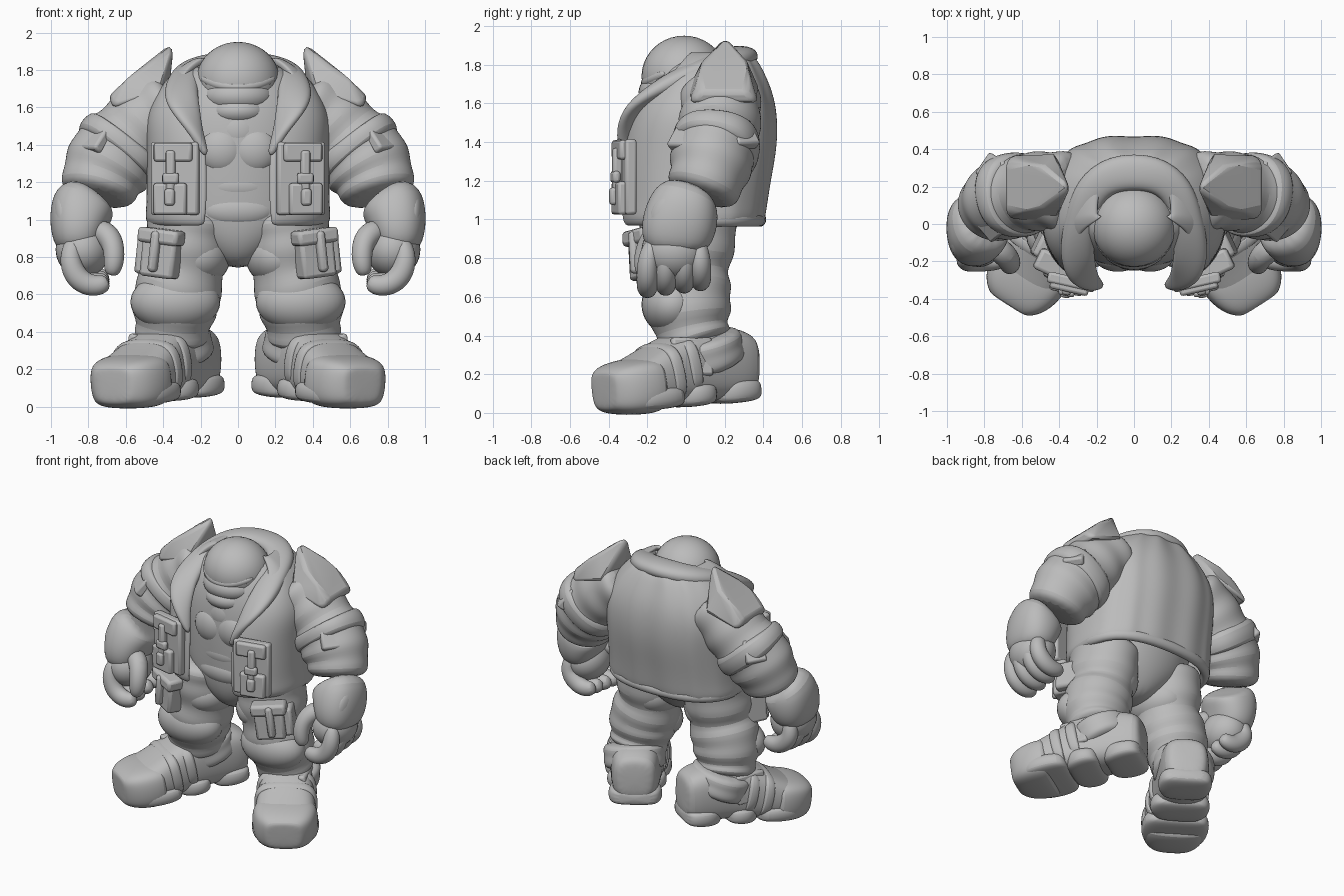
import bpy, bmesh, math
from mathutils import Vector, Matrix

cube = bpy.data.objects.get("Cube")
if cube:
    bpy.data.objects.remove(cube)

clay = bpy.data.materials.new("plain_grey")
clay.use_nodes = True
GREY = (0.5, 0.5, 0.5, 1)
clay.diffuse_color = GREY
clay.node_tree.nodes["Principled BSDF"].inputs["Base Color"].default_value = GREY


def finish(bm, name, mirror=True, smooth=0, bevel=0, thick=0, matrix=None):
    """Turn a bmesh into a shaded object with its modifiers."""
    if matrix:
        bm.transform(matrix)
    bmesh.ops.recalc_face_normals(bm, faces=bm.faces)
    mesh = bpy.data.meshes.new(name)
    bm.to_mesh(mesh)
    bm.free()
    ob = bpy.data.objects.new(name, mesh)
    bpy.context.collection.objects.link(ob)
    mesh.materials.append(clay)
    if thick:
        ob.modifiers.new("Thickness", 'SOLIDIFY').thickness = thick
    if bevel:
        b = ob.modifiers.new("Bevel", 'BEVEL')
        b.width, b.segments = bevel, 2
    if smooth:
        ob.modifiers.new("Subdivision", 'SUBSURF').levels = smooth
        ob.modifiers["Subdivision"].render_levels = smooth
    if mirror:
        ob.modifiers.new("Mirror", 'MIRROR').use_mirror_merge = False
    bpy.ops.object.select_all(action='DESELECT')
    ob.select_set(True)
    bpy.context.view_layer.objects.active = ob
    bpy.ops.object.shade_smooth_by_angle(angle=math.radians(42))
    return ob


def power(v, n):
    return math.copysign(abs(v) ** (2 / n), v)


def puff(rows, amount):
    """Insert a swollen ring between rings, leaving cloth creases."""
    out = [rows[0]]
    for a, b in zip(rows, rows[1:]):
        mid = [(p + q) / 2 for p, q in zip(a, b)]
        out += [(*mid[:3], mid[3] + amount, mid[4] + amount), b]
    return out


def tube(name, rows, n=2, ref=(0, 1, 0), sides=16, **kw):
    """Loft elliptical rings (x, y, z, radius, radius) along a path."""
    bm, rings = bmesh.new(), []
    for i, row in enumerate(rows):
        t = Vector(rows[min(i + 1, len(rows) - 1)][:3]) - Vector(rows[max(i - 1, 0)][:3])
        u = Vector(ref).cross(t).normalized()
        v = t.cross(u).normalized()
        ring = []
        for k in range(sides):
            a = math.tau * k / sides
            ring.append(bm.verts.new(Vector(row[:3]) + u * row[3] * power(math.cos(a), n)
                                     + v * row[4] * power(math.sin(a), n)))
        rings.append(ring)
    for r, s in zip(rings, rings[1:]):
        for k in range(sides):
            j = (k + 1) % sides
            bm.faces.new((r[k], r[j], s[j], s[k]))
    bm.faces.new(rings[0])
    bm.faces.new(rings[-1])
    return finish(bm, name, smooth=kw.pop("smooth", 2), **kw)


def ball(name, at, size, turn=0, mirror=True):
    bm = bmesh.new()
    bmesh.ops.create_uvsphere(bm, u_segments=32, v_segments=20, radius=1)
    m = Matrix.Translation(at) @ Matrix.Rotation(turn, 4, 'Y') @ Matrix.Diagonal((*size, 1))
    return finish(bm, name, mirror, matrix=m)


def box(name, at, size, turn=(0, 0, 0), bevel=0.015):
    bm = bmesh.new()
    bmesh.ops.create_cube(bm, size=1)
    rot = Matrix.Identity(4)
    for angle, axis in zip(turn, "XYZ"):
        rot = Matrix.Rotation(angle, 4, axis) @ rot
    return finish(bm, name, bevel=bevel,
                  matrix=Matrix.Translation(at) @ rot @ Matrix.Diagonal((*size, 1)))


# Bare torso, with chest and belly muscles
tube("torso", [(0, 0, .74, .08, .1), (0, 0, .84, .2, .2), (0, .02, .97, .38, .25), (0, .04, 1.15, .4, .28),
               (0, .05, 1.35, .42, .3), (0, .07, 1.55, .42, .31), (0, .1, 1.72, .35, .27), (0, .12, 1.84, .25, .2)],
     mirror=False)
ball("chest_muscle", (.085, -.17, 1.37), (.13, .085, .13))
for z in (1.05, 1.18):
    ball("belly_roll", (0, -.15, z), (.2, .085, .1), mirror=False)

# Domed head with brow, mask and jaw
ball("head", (0, -.01, 1.74), (.225, .22, .21), mirror=False)
tube("brow_edge", [(-.2, -.1, 1.76, .02, .02), (-.12, -.19, 1.72, .02, .025), (0, -.225, 1.7, .02, .025),
                   (.12, -.19, 1.72, .02, .025), (.2, -.1, 1.76, .02, .02)], ref=(0, 0, 1), mirror=False)
ball("face_mask", (0, -.08, 1.66), (.195, .165, .11), mirror=False)
ball("jaw", (0, -.1, 1.58), (.165, .15, .09), mirror=False)
ball("throat", (0, -.1, 1.47), (.17, .14, .16), mirror=False)

# Open jacket: half width, front, back and opening at each height
JACKET = [(.96, .47, -.33, .38, .18), (1.0, .5, -.35, .41, .18), (1.07, .49, -.35, .42, .17), (1.2, .49, -.35, .44, .17),
          (1.38, .49, -.34, .475, .17), (1.54, .5, -.3, .475, .21), (1.66, .45, -.24, .45, .27),
          (1.76, .38, -.13, .405, .31), (1.84, .28, -.05, .36, .24), (1.875, .2, .02, .29, .17)]
bm, grid, COLS = bmesh.new(), [], 36
for z, hw, yf, yb, gap in JACKET:
    n, row = 2.5, []
    start = math.acos((gap / hw) ** (n / 2))
    for k in range(COLS + 1):
        a = -start + (math.pi + 2 * start) * k / COLS
        s = power(math.sin(a), n)
        fold = .011 * math.cos(a * 14) * max(s, 0)
        row.append(bm.verts.new((hw * power(math.cos(a), n), .06 + s * (yb - .06 + fold if s > 0 else .06 - yf), z)))
    grid.append(row)
for r, s in zip(grid, grid[1:]):
    for k in range(COLS):
        bm.faces.new((r[k], r[k + 1], s[k + 1], s[k]))
finish(bm, "jacket", mirror=False, thick=.035, smooth=2)

# Hem roll around the waist
hem = []
for k in range(13):
    a = math.pi * k / 12
    hem.append((.465 * power(math.cos(a), 2.5), .06 + .325 * power(math.sin(a), 2.5), 1.0, .035, .04))
tube("jacket_hem", hem, ref=(0, 0, 1), sides=10, smooth=1, mirror=False)

# Collar: lapels joined by a thick roll behind the neck
lapel = [(.17, -.33, 1.34, .015, .02), (.22, -.32, 1.46, .05, .03), (.28, -.27, 1.58, .09, .035),
         (.31, -.16, 1.67, .095, .045), (.29, .02, 1.755, .085, .06), (.23, .19, 1.81, .095, .06),
         (.12, .265, 1.84, .1, .055), (0, .28, 1.845, .1, .055)]
tube("collar", lapel + [(-r[0], *r[1:]) for r in lapel[-2::-1]], ref=(0, 0, 1), n=2.3, mirror=False)

# Sleeves with cloth folds, band and patches
tube("sleeve", puff([(.32, .17, 1.65, .17, .2), (.45, .18, 1.56, .2, .2), (.57, .17, 1.44, .21, .2),
                     (.67, .14, 1.33, .235, .21), (.73, .11, 1.22, .21, .19), (.76, .07, 1.11, .17, .16)], .03))
tube("sleeve_band", [(.585, .165, 1.44, .2, .19), (.595, .165, 1.425, .25, .235), (.665, .145, 1.345, .26, .235),
                     (.675, .14, 1.33, .2, .19)], n=2.3)
box("front_sleeve_patch", (.755, -.005, 1.43), (.06, .14, .16), (0, -.69, -.7))
box("rear_sleeve_patch", (.755, .29, 1.44), (.06, .14, .16), (0, -.69, .6))

# Pointed shoulder guards
bm = bmesh.new()
for x, y, z in [(.34, .19, 1.935), (.375, .22, 1.93), (.42, .01, 1.67), (.42, .38, 1.67), (.36, .2, 1.74),
                (.48, .09, 1.83), (.48, .31, 1.83), (.6, .06, 1.75), (.6, .33, 1.75),
                (.69, .08, 1.66), (.69, .31, 1.66), (.67, .02, 1.6), (.67, .37, 1.6)]:
    bm.verts.new((x, y, z))
bmesh.ops.convex_hull(bm, input=bm.verts)
bmesh.ops.dissolve_limit(bm, angle_limit=.15, verts=bm.verts, edges=bm.edges)
finish(bm, "shoulder_guard", bevel=.02)

# Gloves: bracer, palm, curled fingers and thumb
tube("bracer", [(.79, .02, 1.13, .12, .13), (.82, 0, 1.1, .18, .18), (.85, -.03, 1.0, .165, .2),
                (.86, -.05, .9, .14, .19), (.86, -.05, .82, .1, .14)], n=2.3)
ball("bracer_plate", (.93, -.04, .99), (.06, .15, .16), .1)
ball("palm", (.83, -.06, .84), (.145, .17, .15))
for i, y in enumerate((-.2, -.105, -.01, .075)):
    d = .012 * i
    tube("finger", [(.87, y * .8, .9, .05, .045), (.905, y, .8, .06, .055), (.875, y, .7 + d, .07, .06),
                    (.81, y, .65 + d, .066, .058), (.74, y, .645 + d, .06, .052), (.69, y, .67 + d, .04, .035)], sides=10)
tube("thumb", [(.77, -.1, .96, .07, .07), (.68, -.17, .91, .07, .07), (.66, -.21, .83, .062, .062),
               (.665, -.22, .75, .055, .055), (.68, -.21, .7, .035, .035)], sides=10)

# Baggy trousers
tube("trouser_leg", puff([(.25, .01, 1.06, .2, .22), (.27, .01, .92, .215, .245), (.285, 0, .73, .2, .205),
                          (.335, .01, .57, .225, .215), (.35, .03, .43, .19, .18), (.36, .06, .34, .17, .16)], .035))
ball("knee_bulge", (.335, -.07, .56), (.24, .16, .16))
ball("inner_thigh", (.22, 0, .8), (.18, .22, .16))

# Boots, built pointing forward then turned outward
boot = Matrix.Translation((.285, .175, .035)) @ Matrix.Rotation(.57, 4, 'Z') @ Matrix.Rotation(.07, 4, 'X')
tube("boot_upper", [(0, .2, .2, .1, .11), (0, .17, .2, .15, .17), (0, .03, .22, .17, .2), (0, -.15, .23, .18, .2),
                    (0, -.3, .2, .19, .18), (0, -.44, .17, .21, .14), (0, -.58, .14, .2, .12),
                    (0, -.66, .12, .14, .08)], n=3, ref=(0, 0, 1), matrix=boot)
for y, reach, width in ((.06, .27, .35), (-.21, .24, .39), (-.47, .34, .44)):
    tube("sole_block", [(0, y + reach / 2, .075, width * .36, .045), (0, y + reach / 2 - .05, .075, width / 2, .06),
                        (0, y, .075, width / 2 + .01, .065), (0, y - reach / 2 + .06, .075, width / 2 - .01, .065),
                        (0, y - reach / 2, .075, width * .32, .05)], n=4, ref=(0, 0, 1), matrix=boot)
tube("toe_cap", [(0, -.43, .14, .19, .11), (0, -.45, .14, .225, .15), (0, -.56, .135, .22, .145),
                 (0, -.65, .13, .185, .13), (0, -.7, .125, .13, .105), (0, -.71, .125, .1, .08)],
     n=3.6, ref=(0, 0, 1), matrix=boot)
for y, z, w in ((-.25, .23, .205), (-.36, .2, .215)):
    tube("boot_strap", [(0, y + .04, z, w - .02, .14), (0, y + .03, z, w, .17), (0, y - .03, z - .015, w, .155),
                        (0, y - .04, z - .015, w - .02, .13)], n=3, ref=(0, 0, 1), matrix=boot)
tube("boot_cuff", puff([(.32, .13, .22, .19, .18), (.345, .1, .32, .21, .2), (.365, .08, .41, .19, .18)], .02))
box("boot_side_flap", (.54, .03, .29), (.05, .22, .2), (0, -.15, .35))

# Chest pockets with flap, strap and buckle
tilt = (0, 0, .22)
for name, x, y, z, sx, sy, sz in (
        ("chest_pocket", .335, -.31, 1.22, .26, .06, .39), ("chest_pouch", .36, -.335, 1.11, .18, .07, .17),
        ("chest_pocket_flap", .345, -.335, 1.36, .21, .06, .1), ("chest_strap", .36, -.355, 1.24, .05, .05, .26),
        ("chest_buckle", .36, -.365, 1.22, .09, .04, .06), ("chest_buckle_tab", .365, -.37, 1.12, .055, .05, .09)):
    box(name, (x, y, z), (sx, sy, sz), tilt)

# Thigh pockets
lean = (0, -.12, .45)
for name, x, y, z, sx, sy, sz in (
        ("thigh_pocket", .41, -.21, .81, .2, .11, .24), ("thigh_pocket_flap", .41, -.23, .91, .24, .12, .08),
        ("thigh_strap", .44, -.25, .83, .05, .09, .22), ("side_pouch", .48, -.1, .81, .08, .17, .2)):
    box(name, (x, y, z), (sx, sy, sz), lean, .02)
